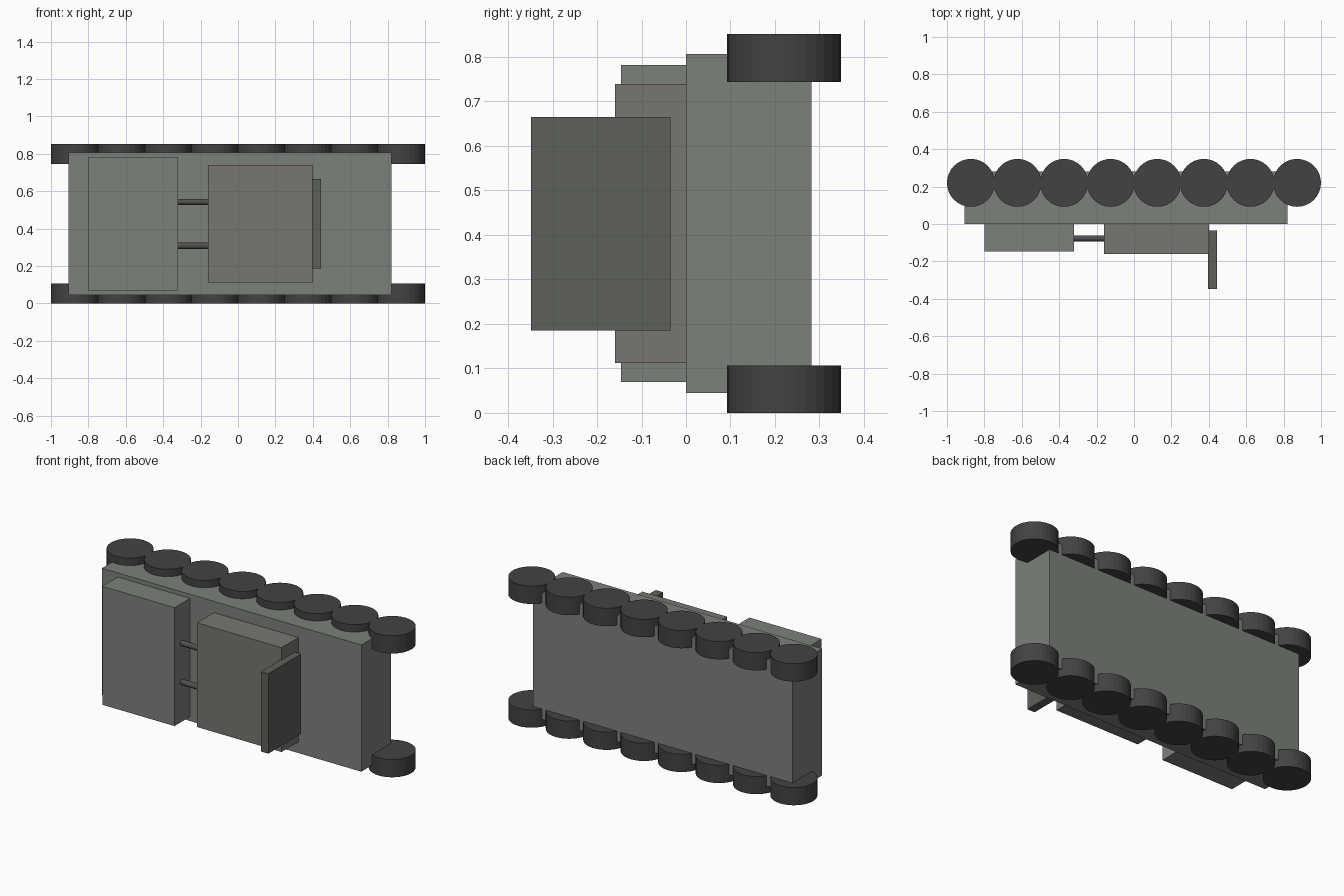
import bpy
from math import pi

if "Cube" in bpy.data.objects:
    bpy.data.objects.remove(bpy.data.objects["Cube"])

MID_Z = 0.4255  # the vehicle lies on its side, symmetric about this height


def material(name, color):
    m = bpy.data.materials.new(name)
    m.diffuse_color = (*color, 1)
    m.use_nodes = True
    m.node_tree.nodes["Principled BSDF"].inputs["Base Color"].default_value = m.diffuse_color
    return m


hull_mat = material("hull_grey_green", (0.20, 0.22, 0.195))
cabin_mat = material("cabin_grey", (0.185, 0.18, 0.165))
plate_mat = material("dark_plate", (0.11, 0.115, 0.10))
pipe_mat = material("dark_metal", (0.08, 0.08, 0.075))
tyre_mat = material("rubber", (0.055, 0.055, 0.055))


def finish(name, mat):
    ob = bpy.context.object
    ob.name = name
    ob.data.materials.append(mat)
    bpy.ops.object.transform_apply(location=False, rotation=True, scale=True)
    return ob


def box(name, x, y, height, mat):
    bpy.ops.mesh.primitive_cube_add(
        size=1, location=(sum(x) / 2, sum(y) / 2, MID_Z))
    bpy.context.object.scale = (x[1] - x[0], y[1] - y[0], height)
    return finish(name, mat)


def cylinder(name, loc, radius, depth, mat, sides, rot=(0, 0, 0)):
    bpy.ops.mesh.primitive_cylinder_add(
        vertices=sides, radius=radius, depth=depth, location=loc, rotation=rot)
    return finish(name, mat)


# Hull and the blocks mounted on its deck
box("hull", (-0.905, 0.82), (0, 0.282), 0.762, hull_mat)
box("front_block", (-0.80, -0.32), (-0.146, 0), 0.712, hull_mat)
box("cabin", (-0.16, 0.402), (-0.16, 0), 0.627, cabin_mat)
box("rear_plate", (0.395, 0.445), (-0.348, -0.035), 0.48, plate_mat)

# Twin pipes, and a row of eight wheels, on each side
for side, label in ((-1, "lower"), (1, "upper")):
    cylinder(f"pipe_{label}", (-0.24, -0.077, MID_Z + side * 0.117),
             0.0165, 0.18, pipe_mat, 16, (0, pi / 2, 0))
    for i in range(8):
        cylinder(f"wheel_{label}_{i + 1}",
                 (-0.872 + i * 0.2491, 0.22, MID_Z + side * 0.372),
                 0.128, 0.107, tyre_mat, 32)
